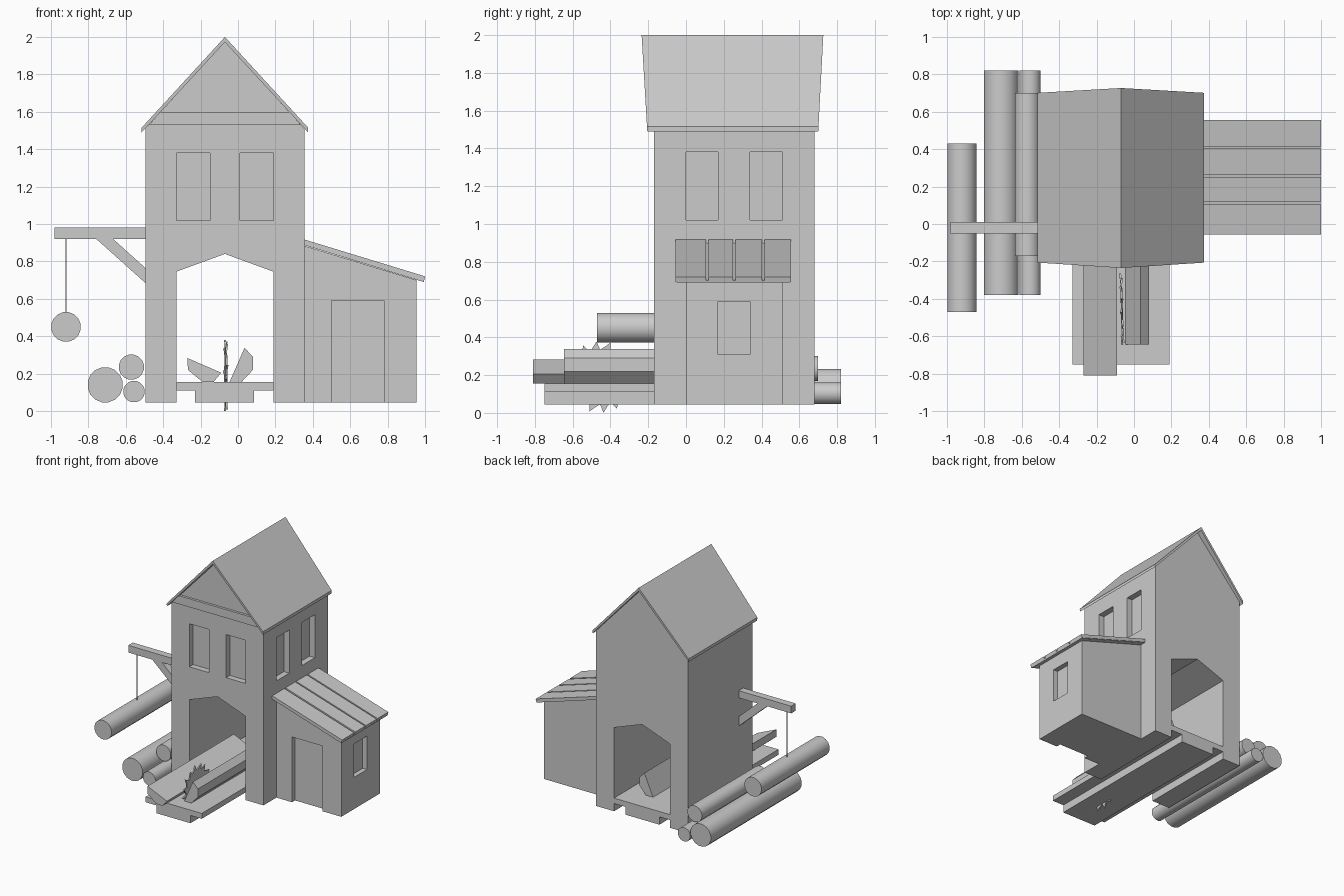
import bpy, bmesh, math
from mathutils import Vector

if "Cube" in bpy.data.objects:
    bpy.data.objects.remove(bpy.data.objects["Cube"])


def make(name, rings, closed_caps=True):
    """Skin two matching loops of points into a solid."""
    bm = bmesh.new()
    a, b = [[bm.verts.new(p) for p in r] for r in rings]
    n = len(a)
    for i in range(n):
        j = (i + 1) % n
        bm.faces.new((a[i], a[j], b[j], b[i]))
    bm.faces.new(a[::-1])
    bm.faces.new(b)
    bmesh.ops.recalc_face_normals(bm, faces=bm.faces)
    me = bpy.data.meshes.new(name)
    bm.to_mesh(me)
    bm.free()
    ob = bpy.data.objects.new(name, me)
    bpy.context.collection.objects.link(ob)
    return ob


def prism(name, pts, y0, y1):
    return make(name, [[(x, y, z) for x, z in pts] for y in (y0, y1)])


def box(name, x0, x1, y0, y1, z0, z1):
    return prism(name, [(x0, z0), (x1, z0), (x1, z1), (x0, z1)], y0, y1)


def log(name, x, z, r, y0, y1, sides=16):
    pts = [(x + r * math.cos(2 * math.pi * (i + .5) / sides),
            z + r * math.sin(2 * math.pi * (i + .5) / sides)) for i in range(sides)]
    ob = prism(name, pts, y0, y1)
    for f in ob.data.polygons:
        f.use_smooth = len(f.vertices) == 4
    bpy.context.view_layer.objects.active = ob
    ob.select_set(True)
    bpy.ops.object.shade_smooth_by_angle(angle=math.radians(30))
    ob.select_set(False)
    return ob


def cut(ob, *dims):
    c = box(ob.name + "_cutter", *dims)
    c.hide_render = True
    c.hide_viewport = True
    m = ob.modifiers.new("recess", 'BOOLEAN')
    m.operation = 'DIFFERENCE'
    m.solver = 'EXACT'
    m.object = c


CX = -0.07      # tower centre line
B = 0.045       # base height

# Tower with gabled tunnel running through it
tower = prism("tower", [
    (-.495, B), (-.33, B), (-.33, .745), (CX, .84), (.19, .745), (.19, B),
    (.355, B), (.355, 1.51), (CX, 1.975), (-.495, 1.51)], -.17, .68)
for x in (-.33, .01):
    cut(tower, x, x + .18, -.3, -.12, 1.02, 1.38)
for y in (0, .34):
    cut(tower, .305, .5, y, y + .17, 1.02, 1.38)

# Roof slopes, flaring towards the ridge, and the gable beam
roof_pts = [(CX, 2.0), (.375, 1.515), (.375, 1.49), (CX, 1.972), (-.515, 1.49), (-.515, 1.515)]


def roof_y(z, front):
    t = (z - 1.49) / .51
    return -.205 - .03 * t if front else .7 + .027 * t


make("tower_roof", [[(x, roof_y(z, f), z) for x, z in roof_pts] for f in (True, False)])
prism("gable_beam", [(-.475, 1.53), (.335, 1.53), (.275, 1.6), (-.415, 1.6)], -.19, -.16)

# Lean-to shed with door and window recesses
shed = prism("shed", [(.35, B), (.955, B), (.955, .7), (.35, .885)], 0, .51)
cut(shed, .5, .78, -.2, .04, -.1, .59)
cut(shed, .915, 1.1, .17, .34, .31, .59)


# Shed roof boards on a thin deck
def slope(low, high):
    return [(.355, .887 + low), (.993, .69 + low), (.993 + high * .25, .69 + high), (.355, .887 + high)]


prism("shed_roof_deck", slope(0, .012), -.05, .55)
for i, (y0, y1) in enumerate([(-.055, .105), (.12, .25), (.262, .403), (.415, .557)]):
    prism(f"shed_roof_board_{i}", slope(.002, .03), y0, y1)

# Saw bench
prism("saw_bench", [(-.23, B), (.085, B), (.085, .11), (.19, .11), (.19, .155),
                    (-.33, .155), (-.33, .11), (-.23, .11)], -.75, .68)

# Two halves of the timber being sawn
prism("timber_left", [(-.27, .283), (-.268, .22), (-.19, .156), (-.13, .156), (-.09, .205)], -.81, .33)
prism("timber_right", [(-.045, .156), (.02, .156), (.08, .22), (.08, .29), (.035, .338)], -.645, .5)

# Circular saw blade with raked, alternately set teeth
rings = [[], []]
TEETH = 16
for i in range(TEETH):
    for k, (da, r) in enumerate([(0, .145), (.25, .19), (.55, .165)]):
        a = 2 * math.pi * (i + da) / TEETH
        off = (.005 if i % 2 else -.005) if k == 1 else 0
        y = r * math.sin(a)
        for s in (0, 1):
            x = -.065 - .025 * y + off + (.005 if s else -.005)
            rings[s].append((x, -.455 + y, .19 - r * math.cos(a)))
make("saw_blade", rings)

# Hoist arm, brace, rope and hanging log
box("hoist_arm", -.98, -.49, -.05, .01, .92, .98)
prism("hoist_brace", [(-.76, .922), (-.67, .922), (-.49, .76), (-.49, .68)], -.05, .01)
box("hoist_rope", -.923, -.917, -.023, -.017, .5, .93)
log("hanging_log", -.92, .45, .08, -.47, .43)

# Log pile
log("pile_log_large", -.71, .14, .095, -.38, .82)
log("pile_log_top", -.57, .235, .068, -.17, .7)
log("pile_log_small", -.556, .104, .058, -.38, .82)
